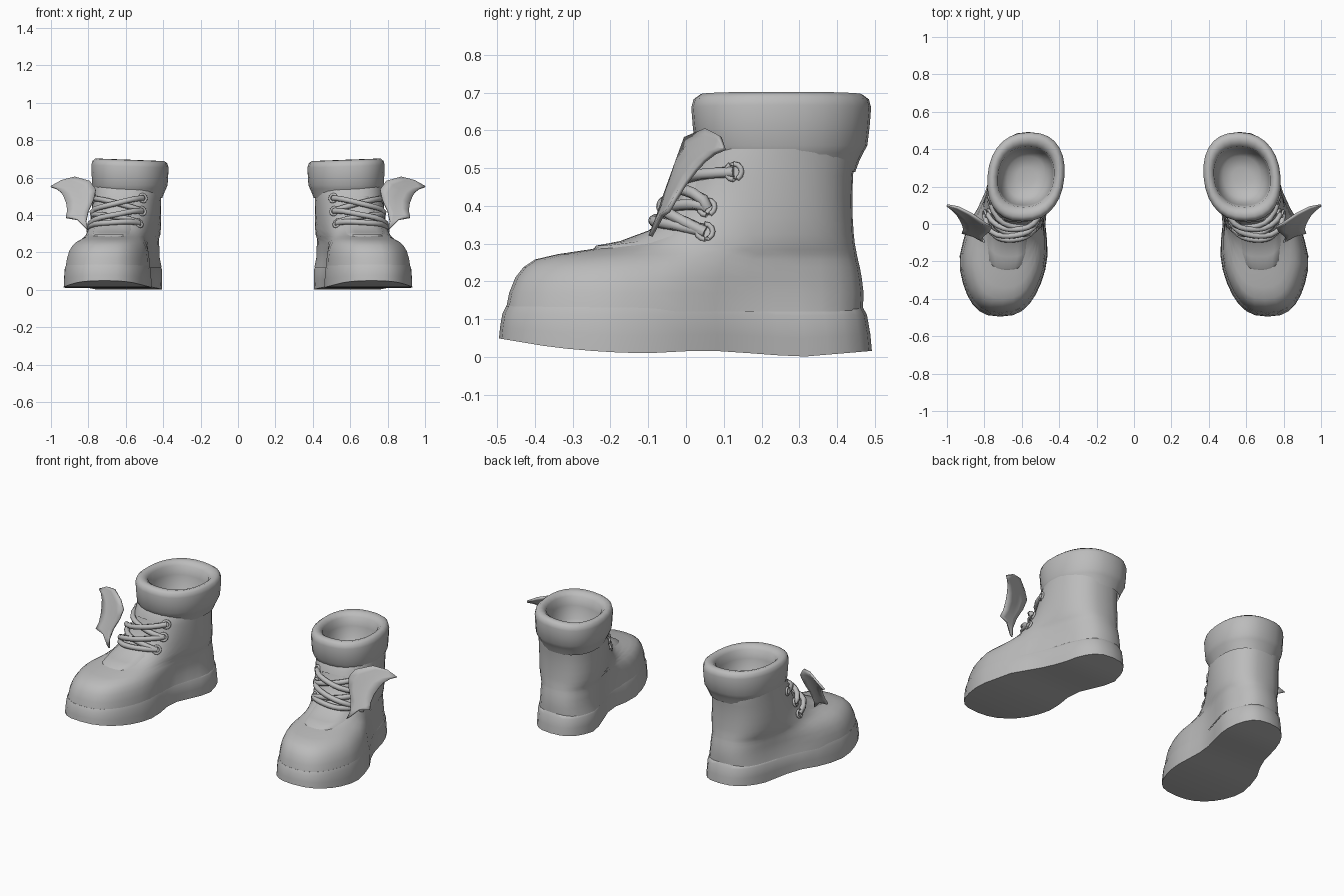
import bpy, bmesh, math
from mathutils import Vector
from mathutils.bvhtree import BVHTree

if "Cube" in bpy.data.objects:
    bpy.data.objects.remove(bpy.data.objects["Cube"])

grey = bpy.data.materials.new("plain grey")
grey.use_nodes = True
grey.diffuse_color = (0.5, 0.5, 0.5, 1)
bsdf = next(n for n in grey.node_tree.nodes if n.type == "BSDF_PRINCIPLED")
bsdf.inputs["Base Color"].default_value = (0.5, 0.5, 0.5, 1)
bsdf.inputs["Roughness"].default_value = 0.7


def interp(table, v):
    """Piecewise linear lookup in a short list of pairs."""
    if v <= table[0][0]:
        return table[0][1]
    for (a, p), (b, q) in zip(table, table[1:]):
        if v <= b:
            return p + (q - p) * (v - a) / (b - a)
    return table[-1][1]


def loft(bm, rings, cap_start=False, cap_end=False):
    """Skin a list of rings; caps are strips across the outline."""
    n = len(rings[0])
    vs = [[bm.verts.new(p) for p in ring] for ring in rings]
    for a, b in zip(vs, vs[1:]):
        for i in range(n):
            j = (i + 1) % n
            bm.faces.new((a[i], a[j], b[j], b[i]))
    for wanted, ring in ((cap_start, vs[0]), (cap_end, vs[-1])):
        if wanted:
            for i in range(n // 2):
                quad = (ring[i], ring[i + 1], ring[n - i - 1], ring[(n - i) % n])
                bm.faces.new(list(dict.fromkeys(quad)))


def finish(name, bm, angle=45, thickness=0):
    """Make a mirrored pair from the part modelled on the left."""
    bmesh.ops.recalc_face_normals(bm, faces=bm.faces)
    mesh = bpy.data.meshes.new(name)
    bm.to_mesh(mesh)
    bm.free()
    mesh.materials.append(grey)
    ob = bpy.data.objects.new(name, mesh)
    bpy.context.collection.objects.link(ob)
    bpy.ops.object.select_all(action="DESELECT")
    ob.select_set(True)
    bpy.context.view_layer.objects.active = ob
    bpy.ops.object.shade_smooth_by_angle(angle=math.radians(angle))
    if thickness:
        solid = ob.modifiers.new("thickness", "SOLIDIFY")
        solid.thickness, solid.offset = thickness, 0
    mirror = ob.modifiers.new("pair", "MIRROR")
    mirror.use_mirror_merge = False


# Foot plan: centre line, half width and underside height along the length
CENTRE = [(-.49, .715), (-.2, .70), (0, .68), (.1, .645), (.2, .605), (.3, .58), (.49, .565)]
WIDTH = [(-.5, .256), (-.2, .253), (0, .206), (.1, .184), (.2, .19), (.3, .21), (.5, .235)]
UNDER = [(-.5, .05), (-.35, .025), (-.2, .012), (-.1, .01), (.05, .018), (.2, .008), (.3, 0), (.49, .016)]
SIDES = 36


def boot_ring(z, fade, front, back, k, blend):
    ring = []
    for i in range(SIDES):
        t = math.tau * i / SIDES
        y = (front + back) / 2 + (back - front) / 2 * math.cos(t)
        side = math.copysign(abs(math.sin(t)) ** .75, math.sin(t))
        narrow = interp([(-.1, k), (.15, .94 if z > .125 else 1)], y)
        w = interp(WIDTH, y) * narrow * (1 - blend) + .183 * blend
        c = interp(CENTRE, y) * (1 - blend) + (.595 - .08 * (y - .23)) * blend
        ring.append((c + side * w, y, z + fade * interp(UNDER, y)))
    return ring


# Sole with a small ledge
bm = bmesh.new()
loft(bm, [boot_ring(0, 1, -.495, .492, 1, 0),
          boot_ring(.05, .6, -.492, .488, .995, 0),
          boot_ring(.11, .1, -.486, .479, .98, 0),
          boot_ring(.13, .1, -.476, .468, .955, 0)], True, True)
finish("sole", bm, 60)

# Upper, from the toe cap into the shaft
bm = bmesh.new()
loft(bm, [boot_ring(*r) for r in (
    (.12, 0, -.478, .468, .96, 0),
    (.17, 0, -.468, .47, .95, .03),
    (.21, 0, -.452, .465, .92, .08),
    (.238, 0, -.43, .46, .87, .14),
    (.258, 0, -.40, .455, .80, .2),
    (.272, 0, -.34, .452, .73, .26),
    (.284, 0, -.26, .45, .69, .33),
    (.298, 0, -.18, .447, .70, .4),
    (.325, 0, -.1, .444, .76, .5),
    (.37, 0, -.045, .441, .85, .65),
    (.42, 0, -.01, .44, .95, .82),
    (.48, 0, .012, .442, 1, .95),
    (.52, 0, .024, .447, 1, 1),
    (.55, 0, .045, .445, 1, 1))])
bmesh.ops.recalc_face_normals(bm, faces=bm.faces)
bm.normal_update()
surface = BVHTree.FromBMesh(bm)
finish("upper", bm, 60)


def on_boot(x, z, lift):
    """Point just outside the front of the upper, with its normal."""
    hit, normal, _, _ = surface.ray_cast(Vector((x, -1, z)), Vector((0, 1, 0)))
    if hit is None:
        hit, normal, _, _ = surface.find_nearest(Vector((x, .05, z)))
    return hit + normal * lift, normal


# Padded cuff, rolled over into the opening
bm = bmesh.new()
rings = []
for z, rx, ry in ((.49, .172, .196), (.52, .184, .207), (.54, .193, .217), (.56, .201, .228), (.61, .204, .234),
                  (.66, .206, .238), (.682, .2, .232), (.695, .184, .214),
                  (.69, .166, .187), (.672, .15, .162), (.62, .144, .152),
                  (.55, .13, .138), (.51, .1, .11), (.495, .05, .05)):
    ring = []
    for i in range(28):
        s, c = math.sin(math.tau * i / 28), math.cos(math.tau * i / 28)
        x = math.copysign(abs(s) ** .85, s) * rx
        y = math.copysign(abs(c) ** .9, c) * ry
        ring.append((.578 + x - .08 * y, .252 + y, z + .007 * x / rx * (z > .6)))
    rings.append(ring)
loft(bm, rings, False, True)
finish("cuff", bm, 60)

# Tongue panel raised slightly above the vamp
bm = bmesh.new()
rows = []
for z, half in ((.285, .06), (.288, .1), (.3, .12), (.33, .115), (.38, .1), (.44, .09), (.5, .085)):
    mid = .69 - (z - .28) * .3
    row = []
    for i in range(9):
        u = i / 4 - 1
        lift = .007 if abs(u) < .9 and z > .286 else -.006
        row.append(bm.verts.new(on_boot(mid + u * half, z, lift)[0]))
    rows.append(row)
for a, b in zip(rows, rows[1:]):
    for i in range(8):
        bm.faces.new((a[i], a[i + 1], b[i + 1], b[i]))
finish("tongue", bm, 60)


def tube(bm, points, radius, closed=False):
    rings = []
    n = len(points)
    for i, p in enumerate(points):
        before = points[(i - 1) % n] if closed else points[max(i - 1, 0)]
        after = points[(i + 1) % n] if closed else points[min(i + 1, n - 1)]
        along = (after - before).normalized()
        u = along.cross(Vector((.1, 1, .2))).normalized()
        v = along.cross(u)
        rings.append([p + radius * (u * math.cos(a) + v * math.sin(a))
                      for a in (math.tau * k / 8 for k in range(8))])
    if closed:
        rings.append(rings[0])
    loft(bm, rings, not closed, not closed)


# Crossed laces following the boot surface
OUTER = [(.77, .49), (.80, .405), (.81, .335)]
INNER = [(.51, .49), (.515, .42), (.53, .355)]
bm = bmesh.new()
pairs = [(OUTER[i], INNER[i + 1], .018) for i in range(2)]
pairs += [(INNER[i], OUTER[i + 1], .034) for i in range(2)]
pairs.append((OUTER[2], INNER[2], .018))
for (xa, za), (xb, zb), lift in pairs:
    path = []
    for i in range(11):
        f = i / 10
        rise = lift * min(1, 4 * math.sin(math.pi * f))
        path.append(on_boot(xa + (xb - xa) * f, za + (zb - za) * f, rise + .002)[0])
    for _ in range(2):
        path = [path[0]] + [(a + b * 2 + c) / 4 for a, b, c in zip(path, path[1:], path[2:])] + [path[-1]]
    tube(bm, path, .015)
finish("laces", bm, 60)

# Eyelets at the lace ends
bm = bmesh.new()
for x, z in OUTER + INNER:
    p, normal = on_boot(x, z, .003)
    u = normal.cross(Vector((0, 0, 1))).normalized()
    v = normal.cross(u)
    circle = [p + .021 * (u * math.cos(a) + v * math.sin(a))
              for a in (math.tau * k / 12 for k in range(12))]
    tube(bm, circle, .007, True)
finish("eyelets", bm, 60)

# Bat-like wing: matched inner and outer edges, swept back to the tip
INSIDE = [(.80, .32), (.812, .365), (.80, .42), (.772, .48), (.76, .535), (.79, .58), (.87, .603), (.94, .585), (1, .552)]
OUTSIDE = [(.815, .33), (.86, .375), (.92, .386), (.912, .42), (.917, .46), (.93, .495), (.945, .52), (.97, .54), (1, .55)]
bm = bmesh.new()
rows = []
for a, b in zip(INSIDE, OUTSIDE):
    row = []
    for i in range(5):
        f = i / 4
        x, z = (a[k] + (b[k] - a[k]) * f for k in (0, 1))
        y = -.09 + .36 * (z - .33) + 2.2 * max(0, x - .8) * (z - .3)
        row.append(bm.verts.new((x, y, z)))
    rows.append(row)
for a, b in zip(rows, rows[1:]):
    for i in range(4):
        bm.faces.new((a[i], a[i + 1], b[i + 1], b[i]))
finish("wing", bm, 50, .012)
